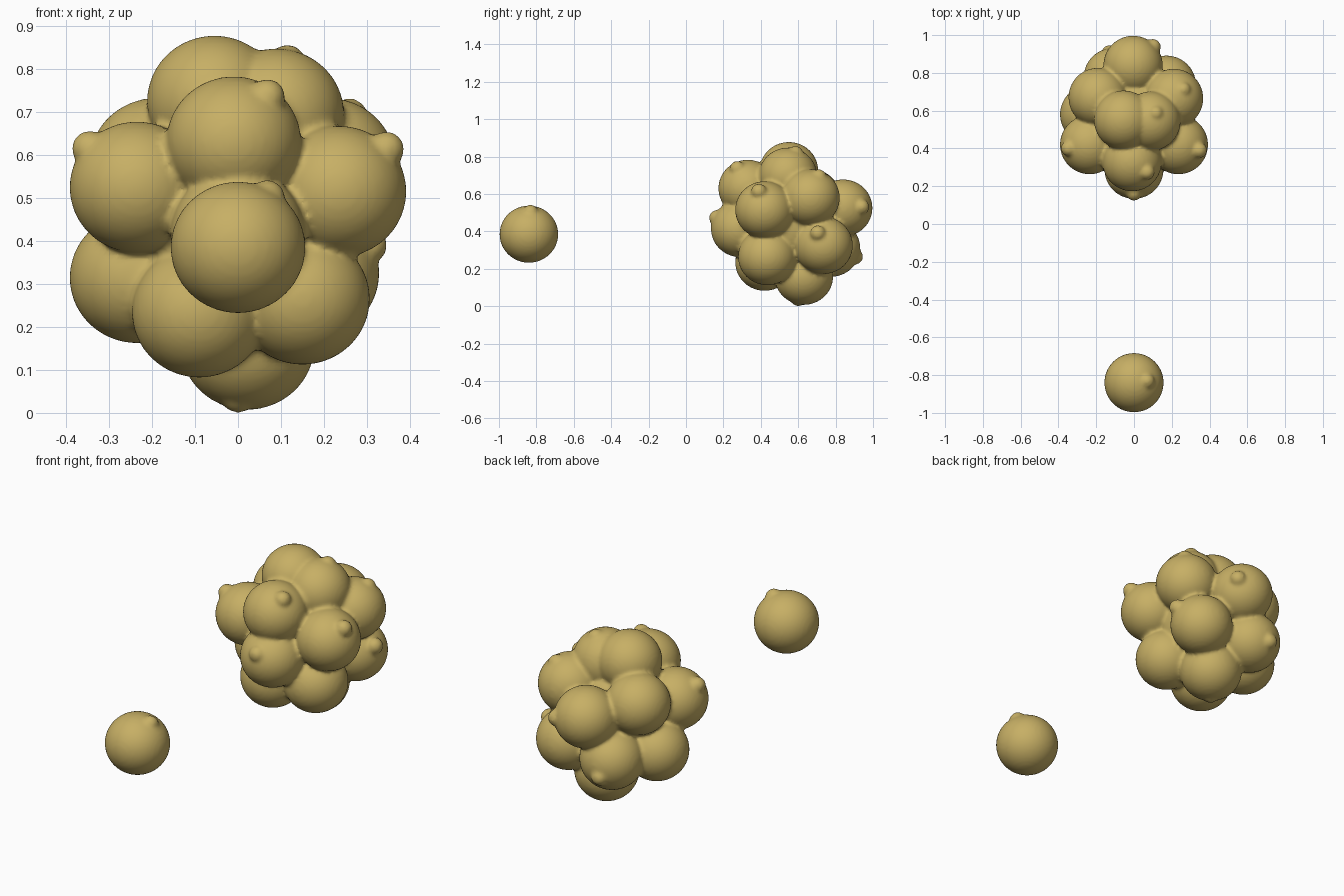
import bpy, bmesh
from mathutils import Matrix, Vector

if "Cube" in bpy.data.objects:
    bpy.data.objects.remove(bpy.data.objects["Cube"])

tan = bpy.data.materials.new("tan_clay")
tan.diffuse_color = (0.57, 0.43, 0.13, 1)
tan.use_nodes = True
tan.node_tree.nodes["Principled BSDF"].inputs["Base Color"].default_value = tan.diffuse_color

R, RZ = 0.157, 0.153      # ball radius sideways and upright
KNOB = 0.042              # small knob radius

# (ball centre, knob centre or None)
CLUSTER = [
    ((-0.055, 0.55, 0.725), None),                   # top
    ((0.09, 0.545, 0.695), (0.115, 0.585, 0.815)),   # top, right
    ((-0.01, 0.33, 0.63), (0.068, 0.275, 0.735)),    # upper front
    ((0.235, 0.42, 0.515), (0.345, 0.39, 0.613)),    # front right
    ((-0.235, 0.42, 0.525), (-0.345, 0.40, 0.615)),  # front left
    ((0.0, 0.29, 0.415), (0.0, 0.165, 0.472)),       # front
    ((0.15, 0.435, 0.265), None),                    # lower front right
    ((-0.09, 0.42, 0.235), None),                    # lower front left
    ((0.21, 0.665, 0.58), (0.26, 0.71, 0.69)),       # upper back right
    ((-0.19, 0.67, 0.58), None),                     # upper back left
    ((-0.005, 0.84, 0.525), (0.1, 0.938, 0.53)),     # back
    ((0.172, 0.735, 0.325), (0.305, 0.705, 0.39)),   # lower back right
    ((-0.11, 0.775, 0.31), (-0.13, 0.905, 0.265)),   # lower back
    ((-0.235, 0.58, 0.315), None),                   # lower left
    ((0.022, 0.63, 0.16), (0.0, 0.60, 0.042)),       # bottom
]
LONE = [((0, -0.84, 0.385), (0.068, -0.832, 0.5))]


def add_ball(bm, centre, r, rz):
    m = Matrix.Translation(Vector(centre)) @ Matrix.Diagonal((r, r, rz, 1))
    bmesh.ops.create_icosphere(bm, subdivisions=4, radius=1, matrix=m)


def fused_balls(name, balls, core=None):
    bm = bmesh.new()
    for centre, knob in balls:
        add_ball(bm, centre, R, RZ)
        if knob:
            add_ball(bm, knob, KNOB, KNOB)
    if core:
        add_ball(bm, core, 0.25, 0.25)
    me = bpy.data.meshes.new(name)
    bm.to_mesh(me)
    bm.free()
    for p in me.polygons:
        p.use_smooth = True
    me.materials.append(tan)
    ob = bpy.data.objects.new(name, me)
    bpy.context.collection.objects.link(ob)
    # fuse into one skin and soften the seams
    rem = ob.modifiers.new("fuse", 'REMESH')
    rem.mode = 'VOXEL'
    rem.voxel_size = 0.01
    rem.use_smooth_shade = True
    sm = ob.modifiers.new("soften", 'SMOOTH')
    sm.factor = 0.5
    sm.iterations = 4
    return ob


# big cluster, with a filled core, and the separate ball in front of it
fused_balls("ball_cluster", CLUSTER, core=(0, 0.56, 0.43))
fused_balls("lone_ball", LONE)
